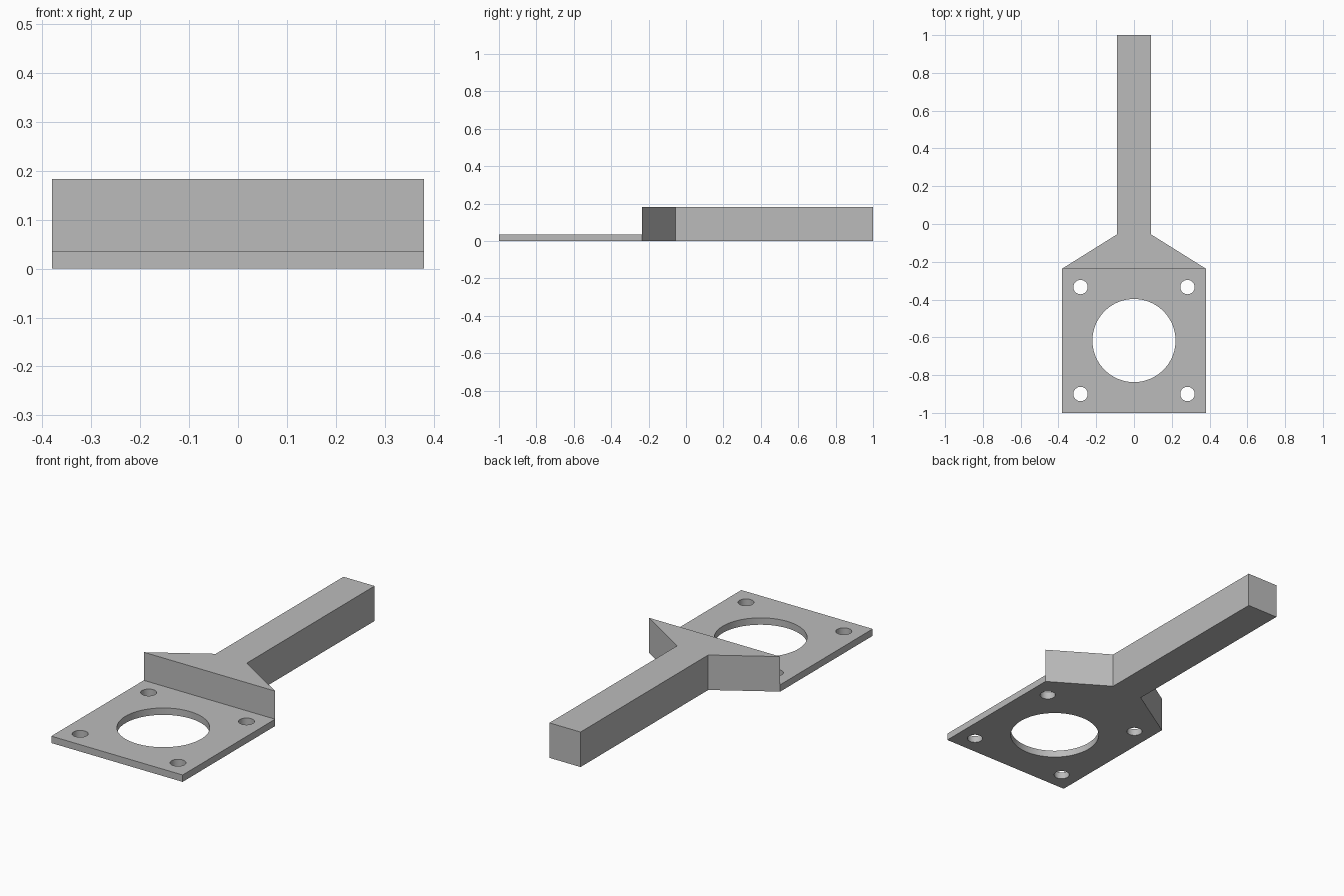
import bpy
import bmesh
import math

default = bpy.data.objects.get("Cube")
if default:
    bpy.data.objects.remove(default, do_unlink=True)

HALF_W = 0.38       # half width of the mounting plate
STEP_Y = -0.236     # where the plate meets the flared neck
NECK_Y = -0.055     # where the neck meets the arm
ARM_W = 0.09        # half width of the arm
HEIGHT = 0.183
PLATE_T = 0.036
HOLE_Y = -0.617     # centre of the bore and bolt pattern
BOLT = 0.283

grey = bpy.data.materials.new("plain grey")
grey.use_nodes = True
colour = (0.5, 0.5, 0.5, 1)
grey.diffuse_color = colour
grey.node_tree.nodes["Principled BSDF"].inputs["Base Color"].default_value = colour


def prism(name, outline, z0, z1):
    """Extrude a closed outline from z0 to z1."""
    bm = bmesh.new()
    base = bm.faces.new([bm.verts.new((x, y, z0)) for x, y in outline])
    top = bmesh.ops.extrude_face_region(bm, geom=[base], use_keep_orig=True)
    verts = [v for v in top["geom"] if isinstance(v, bmesh.types.BMVert)]
    bmesh.ops.translate(bm, vec=(0, 0, z1 - z0), verts=verts)
    bmesh.ops.recalc_face_normals(bm, faces=bm.faces)
    mesh = bpy.data.meshes.new(name)
    bm.to_mesh(mesh)
    bm.free()
    mesh.materials.append(grey)
    obj = bpy.data.objects.new(name, mesh)
    bpy.context.collection.objects.link(obj)
    return obj


def circle(cx, cy, radius, sides):
    angles = [math.tau * i / sides for i in range(sides)]
    return [(cx + radius * math.cos(a), cy + radius * math.sin(a)) for a in angles]


def cut(target, cutter):
    """Subtract the cutter, then discard it."""
    mod = target.modifiers.new("cut", 'BOOLEAN')
    mod.operation = 'DIFFERENCE'
    mod.solver = 'EXACT'
    mod.object = cutter
    bpy.context.view_layer.objects.active = target
    bpy.ops.object.modifier_apply(modifier=mod.name)
    bpy.data.objects.remove(cutter, do_unlink=True)


# Plate, flared neck and arm share one mirrored outline
right = [(HALF_W, -1), (HALF_W, STEP_Y), (ARM_W, NECK_Y), (ARM_W, 1)]
left = [(-x, y) for x, y in reversed(right)]
bracket = prism("mounting_bracket", right + left, 0, HEIGHT)

# Step down to the thin plate
step = [(-1, -2), (1, -2), (1, STEP_Y), (-1, STEP_Y)]
cut(bracket, prism("step_cutter", step, PLATE_T, 1))

# Central bore and four bolt holes
cut(bracket, prism("bore_cutter", circle(0, HOLE_Y, 0.22, 96), -0.1, 0.1))
for sx in (-1, 1):
    for sy in (-1, 1):
        hole = circle(sx * BOLT, HOLE_Y + sy * BOLT, 0.038, 48)
        cut(bracket, prism("bolt_cutter", hole, -0.1, 0.1))

# Smooth hole walls, crisp edges elsewhere
bpy.ops.object.select_all(action='DESELECT')
bracket.select_set(True)
bpy.context.view_layer.objects.active = bracket
bpy.ops.object.shade_smooth_by_angle(angle=math.radians(30))
